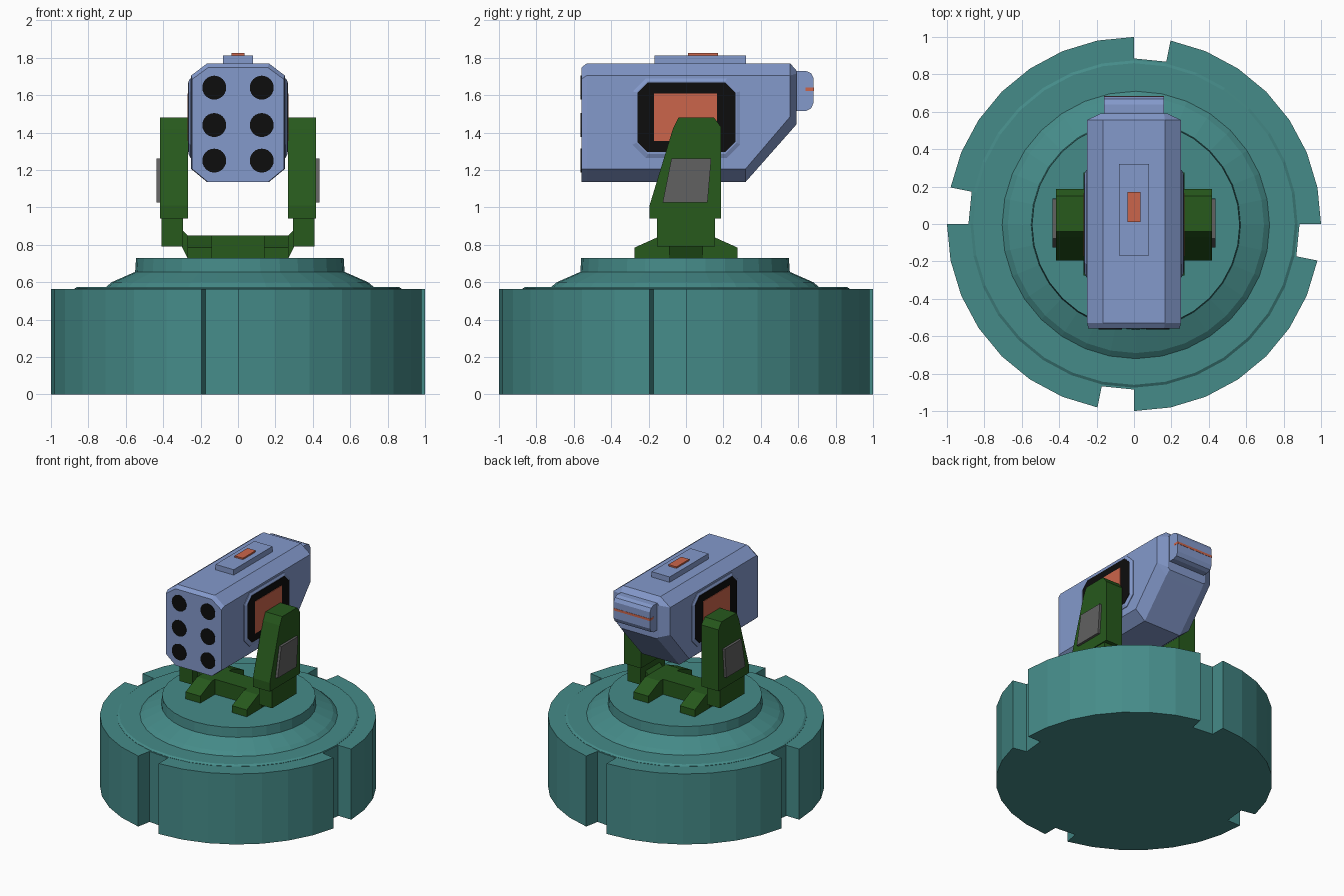
import bpy, bmesh
from math import cos, sin, pi

if "Cube" in bpy.data.objects:
    bpy.data.objects.remove(bpy.data.objects["Cube"])


def material(name, rgb):
    m = bpy.data.materials.new(name)
    m.diffuse_color = (*rgb, 1)
    m.use_nodes = True
    m.node_tree.nodes["Principled BSDF"].inputs["Base Color"].default_value = m.diffuse_color
    return m


TEAL = material("teal", (0.06, 0.26, 0.25))
GREEN = material("green", (0.02, 0.10, 0.012))
BLUE = material("blue", (0.23, 0.32, 0.60))
BLACK = material("black", (0.004, 0.004, 0.004))
ORANGE = material("orange", (0.60, 0.13, 0.07))
GREY = material("grey", (0.12, 0.12, 0.12))


def loft(name, rings, mat):
    """Skin a stack of equal-length point rings and cap both ends."""
    bm = bmesh.new()
    rows = [[bm.verts.new(p) for p in ring] for ring in rings]
    n = len(rows[0])
    for a, b in zip(rows, rows[1:]):
        for i in range(n):
            j = (i + 1) % n
            bm.faces.new((a[i], a[j], b[j], b[i]))
    bm.faces.new(rows[0])
    bm.faces.new(rows[-1])
    bmesh.ops.recalc_face_normals(bm, faces=bm.faces)
    mesh = bpy.data.meshes.new(name)
    bm.to_mesh(mesh)
    bm.free()
    mesh.materials.append(mat)
    ob = bpy.data.objects.new(name, mesh)
    bpy.context.collection.objects.link(ob)
    return ob


def prism_x(name, yz, x0, x1, mat):
    return loft(name, [[(x, y, z) for y, z in yz] for x in (x0, x1)], mat)


def prism_y(name, xz, y0, y1, mat):
    return loft(name, [[(x, y, z) for x, z in xz] for y in (y0, y1)], mat)


def box(name, x0, x1, y0, y1, z0, z1, mat):
    return prism_x(name, [(y0, z0), (y1, z0), (y1, z1), (y0, z1)], x0, x1, mat)


def octagon(a0, a1, b0, b1, c):
    return [(a0 + c, b0), (a1 - c, b0), (a1, b0 + c), (a1, b1 - c),
            (a1 - c, b1), (a0 + c, b1), (a0, b1 - c), (a0, b0 + c)]


def circle(r, n=32, cx=0, cy=0):
    return [(cx + r * cos(2 * pi * i / n), cy + r * sin(2 * pi * i / n)) for i in range(n)]


# Base drum: 32-sided with one segment notched out clockwise of each axis
rim, inner = circle(1.0), circle(0.885)
outline = []
for i in range(32):
    if i % 8 == 7:
        outline += [rim[i], inner[i]]
    elif i % 8 == 0:
        outline += [inner[i], rim[i]]
    else:
        outline.append(rim[i])
loft("base_drum", [[(x, y, z) for x, y in outline] for z in (0, 0.563)], TEAL)

# Stepped turntable on top of the drum
steps = [(0.875, 0.55, 0), (0.875, 0.565, 0), (0.86, 0.575, 0), (0.715, 0.575, 1),
         (0.685, 0.60, 1), (0.56, 0.655, 1), (0.555, 0.73, 1)]
loft("turntable", [[(x, y, z) for x, y in circle(r, 32, 0.01 * s, -0.005 * s)]
                   for r, z, s in steps], TEAL)

# Cradle cross bar between the two sides
box("cradle_bar", -0.27, 0.27, -0.09, 0.09, 0.73, 0.85, GREEN)

# Launcher body: chamfered section lofted front to back, sloped at the lower rear


def section(y, hx, cx, zb, zb2, zt2, zt):
    return [(x, y, z) for x, z in ((-cx, zb), (cx, zb), (hx, zb2), (hx, zt2),
                                   (cx, zt), (-cx, zt), (-hx, zt2), (-hx, zb2))]


loft("launcher_body", [
    section(-0.56, 0.245, 0.16, 1.135, 1.205, 1.685, 1.747),
    section(-0.53, 0.25, 0.165, 1.135, 1.205, 1.705, 1.77),
    section(0.318, 0.25, 0.165, 1.135, 1.205, 1.705, 1.77),
    section(0.557, 0.25, 0.165, 1.405, 1.485, 1.705, 1.77),
    section(0.592, 0.175, 0.16, 1.445, 1.46, 1.715, 1.73)], BLUE)

# Six barrel mouths on the front
for col in (-1, 1):
    for row, z in enumerate((1.25, 1.44, 1.64)):
        prism_y(f"barrel_mouth_{row}_{'left' if col < 0 else 'right'}",
                circle(0.064, 24, col * 0.127, z), -0.55, -0.563, BLACK)

# Parts repeated on both sides
for s, side in ((-1, "left"), (1, "right")):
    # Sloped foot running fore and aft
    prism_x(f"cradle_foot_{side}",
            [(-0.275, 0.73), (0.275, 0.73), (0.275, 0.785), (0.13, 0.85),
             (-0.13, 0.85), (-0.275, 0.785)], s * 0.14, s * 0.27, GREEN)
    # Bracket from the bar to the post
    prism_y(f"cradle_bracket_{side}",
            [(s * x, z) for x, z in ((0.26, 0.73), (0.27, 0.73), (0.30, 0.79),
                                     (0.30, 0.88), (0.27, 0.85), (0.26, 0.85))],
            -0.09, 0.09, GREEN)
    box(f"arm_post_{side}", s * 0.295, s * 0.41, -0.155, 0.155, 0.79, 0.94, GREEN)
    # Tapered support arm with a side plate
    prism_x(f"support_arm_{side}",
            [(-0.195, 0.94), (0.187, 0.94), (0.187, 1.43), (0.15, 1.48),
             (-0.04, 1.48), (-0.07, 1.42), (-0.195, 1.01)], s * 0.268, s * 0.418, GREEN)
    prism_x(f"arm_plate_{side}", [(-0.125, 1.025), (0.115, 1.025), (0.135, 1.26),
                                  (-0.078, 1.26)], s * 0.41, s * 0.437, GREY)
    # Layered window: raised frame, black surround, orange panel
    loft(f"window_frame_{side}", [[(s * x, y, z) for y, z in o] for x, o in (
        (0.24, octagon(-0.285, 0.29, 1.265, 1.69, 0.07)),
        (0.255, octagon(-0.285, 0.29, 1.265, 1.69, 0.07)),
        (0.264, octagon(-0.265, 0.27, 1.285, 1.675, 0.06)))], BLUE)
    prism_x(f"window_surround_{side}", octagon(-0.26, 0.265, 1.295, 1.668, 0.055),
            s * 0.25, s * 0.267, BLACK)
    box(f"window_panel_{side}", s * 0.25, s * 0.271, -0.17, 0.165, 1.355, 1.61, ORANGE)

# Top plate with indicator
box("top_plate", -0.08, 0.08, -0.168, 0.32, 1.76, 1.813, BLUE)
box("top_indicator", -0.036, 0.036, 0.01, 0.172, 1.80, 1.825, ORANGE)

# Rounded rear block with a thin stripe
prism_x("rear_block", [(0.58, 1.515), (0.64, 1.515), (0.668, 1.528), (0.683, 1.56),
                       (0.683, 1.69), (0.668, 1.718), (0.64, 1.73), (0.58, 1.73)],
        -0.16, 0.16, BLUE)
box("rear_stripe", -0.161, 0.161, 0.64, 0.685, 1.622, 1.64, ORANGE)
